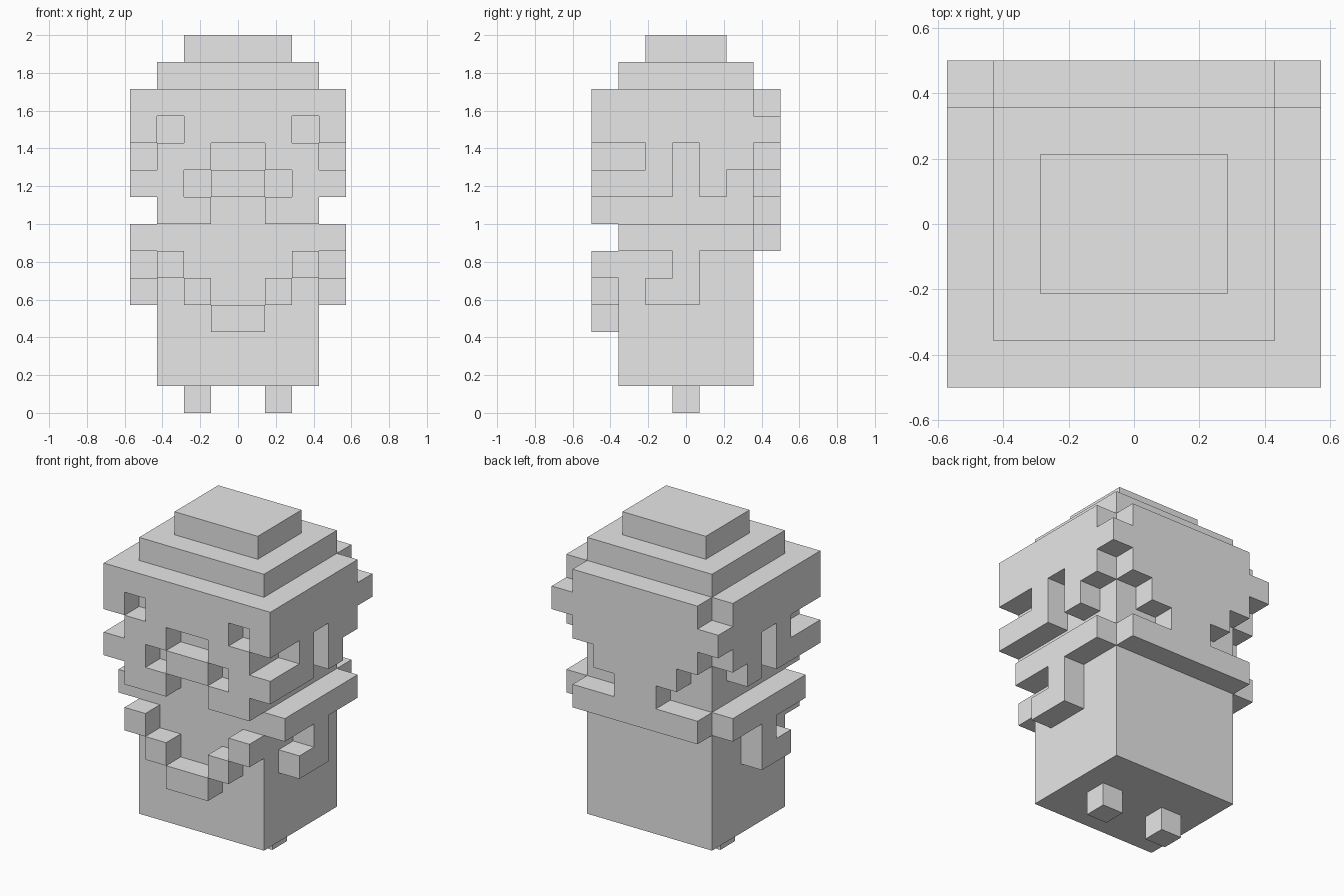
import bpy, bmesh, math
from mathutils import Vector

cube = bpy.data.objects.get("Cube")
if cube:
    bpy.data.objects.remove(cube, do_unlink=True)

UNIT = 1 / 7      # size of one block
HALF_DEPTH = 3.5  # blocks from the front to the centre

grey = bpy.data.materials.new("light_grey")
grey.use_nodes = True
grey.diffuse_color = (0.8, 0.8, 0.8, 1)
grey.node_tree.nodes["Principled BSDF"].inputs["Base Color"].default_value = (0.8, 0.8, 0.8, 1)


def blocks(x, y, z):
    """Block cells in half-open ranges, mirrored across x = 0."""
    cells = set()
    for i in range(*x):
        for j in range(*y):
            for k in range(*z):
                cells |= {(i, j, k), (-1 - i, j, k)}
    return cells


def part(name, *groups):
    """Mesh of the outer skin of the joined block groups."""
    cells = set().union(*groups)
    bm = bmesh.new()
    for cell in sorted(cells):
        centre = Vector(cell) + Vector((0.5, 0.5 - HALF_DEPTH, 0.5))
        for axis in range(3):
            for sign in (-1, 1):
                neighbour = list(cell)
                neighbour[axis] += sign
                if tuple(neighbour) in cells:
                    continue
                n, u, v = Vector(), Vector(), Vector()
                n[axis] = sign / 2
                u[(axis + 1) % 3] = 0.5
                v[(axis + 2) % 3] = sign / 2
                corners = (-u - v, u - v, u + v, v - u)
                bm.faces.new([bm.verts.new((centre + n + c) * UNIT) for c in corners])
    bmesh.ops.remove_doubles(bm, verts=bm.verts, dist=0.001)
    bmesh.ops.dissolve_limit(bm, angle_limit=math.radians(1), verts=bm.verts, edges=bm.edges)
    mesh = bpy.data.meshes.new(name)
    bm.to_mesh(mesh)
    bm.free()
    mesh.materials.append(grey)
    obj = bpy.data.objects.new(name, mesh)
    bpy.context.collection.objects.link(obj)
    return obj


FRONT, BACK, SIDE = (0, 1), (6, 7), (3, 4)

# Solid middle and feet
part("body", blocks((0, 3), (1, 6), (1, 12)))
part("feet", blocks((1, 2), (3, 4), (0, 1)))

# Stepped top
part("top_steps",
     blocks((0, 3), (1, 6), (12, 13)),
     blocks((0, 2), (2, 5), (13, 14)))

# Head shell: front with eye holes and cheeks, sides with openings, back
part("head_shell",
     blocks((0, 4), FRONT, (10, 12)) - blocks((2, 3), FRONT, (10, 11)),
     blocks((1, 3), FRONT, (9, 10)),
     blocks((2, 4), FRONT, (8, 9)),
     blocks((1, 3), FRONT, (7, 8)),
     blocks(SIDE, (1, 6), (10, 12)),
     blocks(SIDE, (2, 3), (9, 10)),
     blocks(SIDE, (4, 6), (9, 10)),
     blocks(SIDE, (1, 3), (8, 9)),
     blocks(SIDE, (4, 5), (8, 9)),
     blocks((0, 3), BACK, (9, 12)),
     blocks(SIDE, BACK, (10, 11)),
     blocks((0, 2), BACK, (8, 9)),
     blocks((0, 1), BACK, (7, 8)))
part("nose", blocks((0, 1), FRONT, (8, 9)))

# Collar round the sides and back
part("collar",
     blocks(SIDE, (1, 6), (6, 7)),
     blocks((0, 3), BACK, (6, 7)))

# Bent arms under the collar
part("arms",
     blocks(SIDE, (3, 4), (5, 6)),
     blocks(SIDE, (2, 4), (4, 5)))

# Curved chain of blocks across the chest
part("chest_band", *[blocks(x, FRONT, (z, z + 1))
                     for x, z in (((2, 3), 5), ((1, 2), 4), ((0, 1), 3))])
